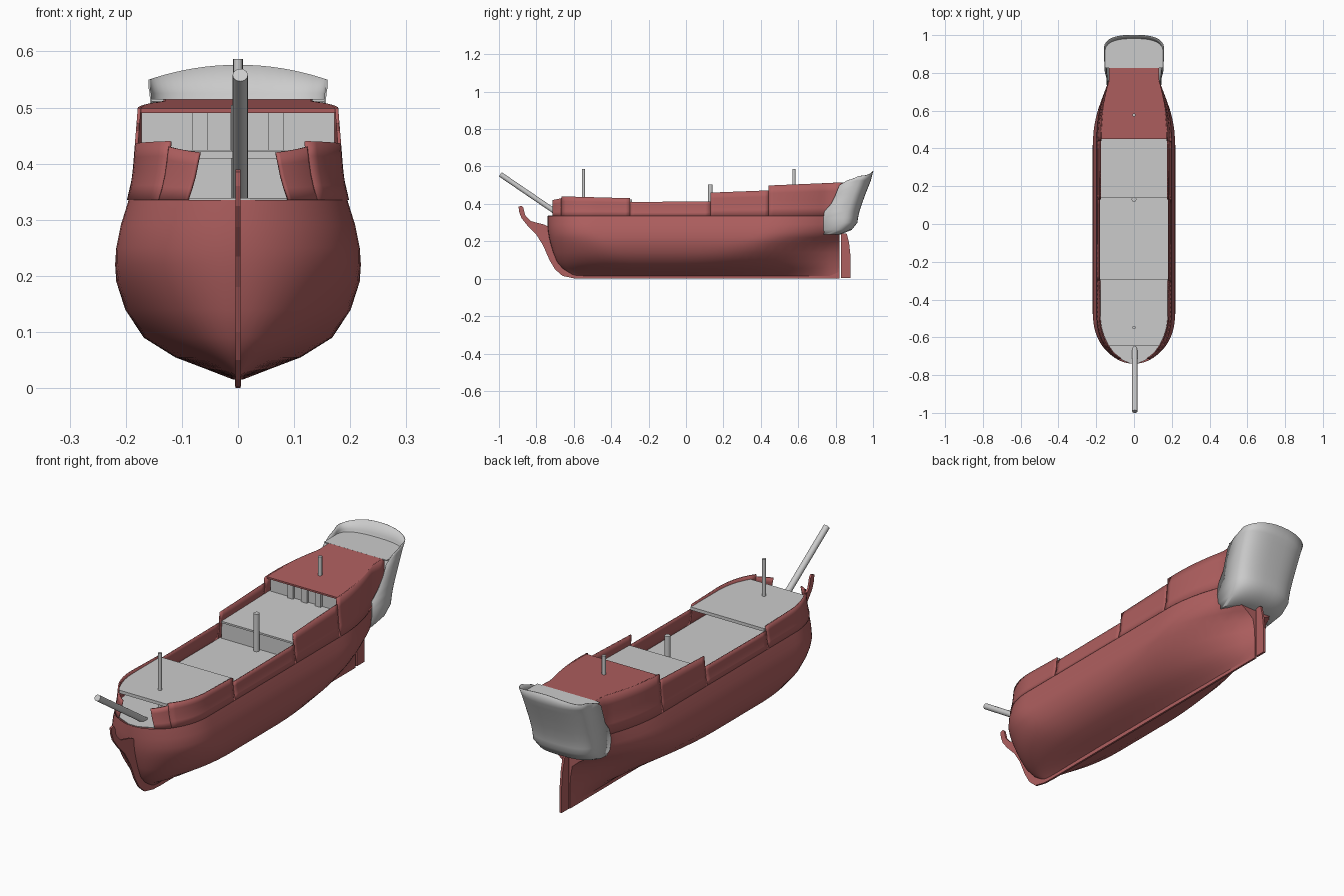
import bpy, math
from mathutils import Vector

if "Cube" in bpy.data.objects:
    bpy.data.objects.remove(bpy.data.objects["Cube"])

RED = bpy.data.materials.new("hull_red")
RED.diffuse_color = (0.43, 0.115, 0.115, 1)
RED.use_nodes = True
RED.node_tree.nodes["Principled BSDF"].inputs["Base Color"].default_value = RED.diffuse_color

# Waterlines: z, half width, bow y, bow length, stern y, stern taper length, stern half width
LINES = [
    (0.015, 0.008, -0.60, 0.50, 0.82, 1.00, 0.004),
    (0.035, 0.060, -0.63, 0.50, 0.82, 1.05, 0.004),
    (0.055, 0.112, -0.66, 0.45, 0.82, 0.95, 0.004),
    (0.090, 0.168, -0.69, 0.40, 0.82, 0.80, 0.004),
    (0.140, 0.201, -0.71, 0.34, 0.82, 0.62, 0.006),
    (0.190, 0.217, -0.725, 0.30, 0.82, 0.48, 0.015),
    (0.220, 0.219, -0.732, 0.27, 0.82, 0.42, 0.050),
    (0.250, 0.217, -0.737, 0.25, 0.80, 0.36, 0.100),
    (0.290, 0.209, -0.740, 0.25, 0.77, 0.32, 0.125),
    (0.335, 0.195, -0.740, 0.25, 0.76, 0.30, 0.130),
    (0.370, 0.186, -0.735, 0.25, 0.75, 0.29, 0.130),
    (0.420, 0.182, -0.730, 0.25, 0.75, 0.28, 0.130),
    (0.520, 0.174, -0.725, 0.25, 0.76, 0.30, 0.130),
]


def line_at(z):
    z = min(max(z, LINES[0][0]), LINES[-1][0])
    for a, b in zip(LINES, LINES[1:]):
        if z <= b[0]:
            f = (z - a[0]) / (b[0] - a[0])
            return [p + (q - p) * f for p, q in zip(a, b)]


def half_width(y, z):
    _, w, yb, lb, ys, ls, ws = line_at(z)
    t = min(max((y - yb) / lb, 0), 1)
    s = min(max((y - ys + ls) / ls, 0), 1)
    return math.sqrt(1 - (1 - t) ** 2) * (ws + (w - ws) * (1 - s ** 1.9))


def make(name, verts, faces, red=False, mirror=False, thick=0, smooth=True):
    me = bpy.data.meshes.new(name)
    me.from_pydata(verts, [], faces)
    ob = bpy.data.objects.new(name, me)
    bpy.context.collection.objects.link(ob)
    if red:
        me.materials.append(RED)
    bpy.ops.object.select_all(action='DESELECT')
    ob.select_set(True)
    bpy.context.view_layer.objects.active = ob
    bpy.ops.object.mode_set(mode='EDIT')
    bpy.ops.mesh.select_all(action='SELECT')
    bpy.ops.mesh.normals_make_consistent(inside=False)
    bpy.ops.object.mode_set(mode='OBJECT')
    if smooth:
        bpy.ops.object.shade_smooth_by_angle(angle=math.radians(35))
    if mirror:
        m = ob.modifiers.new("mirror", 'MIRROR')
        m.use_clip = True
    if thick:
        s = ob.modifiers.new("thickness", 'SOLIDIFY')
        s.thickness, s.offset = thick, 0
    return ob


def grid(rows):
    n = len(rows[0])
    faces = [(r * n + c, r * n + c + 1, (r + 1) * n + c + 1, (r + 1) * n + c)
             for r in range(len(rows) - 1) for c in range(n - 1)]
    return [p for row in rows for p in row], faces


# Hull shell up to the main deck, closed at the stern
N = 48
rows = []
for row in LINES:
    for z in ([row[0]] if row[0] <= 0.336 else []):
        yb = line_at(z)[2]
        pts = []
        for i in range(N + 1):
            u = (i / N) ** 1.7
            y = yb + u * (0.82 - yb)
            pts.append((half_width(y, z), y, z))
        pts.append((0, 0.82, z))
        rows.append(pts)
make("hull", *grid(rows), red=True, mirror=True)

# Stepped bulwarks: y start, y end, top z at each end
for name, y0, y1, t0, t1 in [("beak_bulwark", -0.712, -0.665, 0.42, 0.43),
                             ("fore_bulwark", -0.665, -0.30, 0.44, 0.43),
                             ("waist_bulwark", -0.30, 0.13, 0.41, 0.413),
                             ("half_deck_bulwark", 0.13, 0.44, 0.46, 0.472),
                             ("quarter_bulwark", 0.44, 0.84, 0.498, 0.515)]:
    rows = []
    for k in range(5):
        pts = []
        for i in range(17):
            y = y0 + (y1 - y0) * i / 16
            z = 0.335 + (t0 + (t1 - t0) * i / 16 - 0.335) * k / 4
            pts.append((half_width(y, z), y, z))
        rows.append(pts)
    make(name, *grid(rows), red=True, mirror=True, thick=0.006)


# Decks follow the hull sides
def deck(name, y0, y1, z0, z1, red=False, thick=0.008):
    rows = []
    for i in range(25):
        f = i / 24
        y, z = y0 + (y1 - y0) * f, z0 + (z1 - z0) * f
        w = half_width(y, z) - 0.001
        rows.append([(-w, y, z), (w, y, z)])
    make(name, *grid(rows), red=red, thick=thick, smooth=False)


deck("main_deck", -0.738, 0.15, 0.337, 0.337, thick=0.003)
deck("forecastle_deck", -0.645, -0.29, 0.416, 0.416, thick=0.014)
deck("half_deck", 0.14, 0.80, 0.413, 0.428)
deck("quarter_deck", 0.45, 0.83, 0.494, 0.511, red=True)


def box(name, x0, x1, y0, y1, z0, z1):
    bpy.ops.mesh.primitive_cube_add(size=1, location=((x0 + x1) / 2, (y0 + y1) / 2, (z0 + z1) / 2))
    ob = bpy.context.object
    ob.name = name
    ob.scale = (x1 - x0, y1 - y0, z1 - z0)


# Bulkheads and the cabin front panels
box("waist_bulkhead", -0.182, 0.182, 0.145, 0.15, 0.337, 0.412)
box("cabin_bulkhead", -0.172, 0.172, 0.475, 0.48, 0.42, 0.494)
for i, x in enumerate((-0.068, 0, 0.068)):
    box(f"cabin_panel_{i}", x - 0.014, x + 0.014, 0.463, 0.476, 0.422, 0.492)


# Flat timbers cut from side profiles (y, z)
def timber(name, prof, t):
    n = len(prof)
    verts = [(x, y, z) for x in (-t, t) for y, z in prof]
    faces = [tuple(range(n)), tuple(range(2 * n - 1, n - 1, -1))]
    faces += [(i, (i + 1) % n, n + (i + 1) % n, n + i) for i in range(n)]
    make(name, verts, faces, red=True, smooth=False)


timber("keel_and_stem", [
    (-0.895, 0.385), (-0.893, 0.36), (-0.88, 0.325), (-0.85, 0.287), (-0.80, 0.235),
    (-0.765, 0.18), (-0.73, 0.10), (-0.70, 0.05), (-0.66, 0.015), (-0.60, 0.002),
    (-0.55, 0), (0.82, 0), (0.82, 0.235), (0.81, 0.235), (0.80, 0.03), (-0.55, 0.03),
    (-0.64, 0.06), (-0.70, 0.15), (-0.72, 0.27), (-0.76, 0.29), (-0.83, 0.308),
    (-0.86, 0.34), (-0.87, 0.38), (-0.88, 0.39)], 0.0045)
timber("rudder", [(0.828, 0.003), (0.88, 0.003), (0.88, 0.12), (0.872, 0.19),
                  (0.86, 0.24), (0.828, 0.245)], 0.005)

# Stern gallery: z, front y, back y, half width
SLICES = [(0.238, 0.735, 0.825, 0.125), (0.262, 0.735, 0.885, 0.138), (0.30, 0.735, 0.915, 0.146),
          (0.325, 0.735, 0.918, 0.147), (0.36, 0.74, 0.926, 0.148), (0.40, 0.775, 0.939, 0.150),
          (0.45, 0.80, 0.957, 0.153), (0.50, 0.82, 0.977, 0.155), (0.525, 0.86, 0.987, 0.156),
          (0.55, 0.895, 1.0, 0.158)]


def plan(z, yf, yb, w):
    c = yb - 0.075
    wf = min(w, half_width(yf, z) + 0.003 + (yf - 0.735) * 0.3)
    pts = [(wf, yf)]
    for i in range(25):
        a = math.pi * i / 24
        k = math.cos(a)
        pts.append((w * math.copysign(abs(k) ** 0.75, k), c + 0.075 * abs(math.sin(a)) ** 0.8))
    pts.append((-wf, yf))
    return pts


rows = []
for z, yf, yb, w in SLICES:
    lift = 0.026 if z == 0.55 else 0
    drop = -0.014 if z == 0.55 else 0
    rows.append([(x, y, z + lift * (1 - (x / w) ** 2) * (1 if 0 < i < 26 else 0)
                  + (drop if i in (0, 26) else 0))
                 for i, (x, y) in enumerate(plan(z, yf, yb, w))])
v, f = grid(rows)
f.append(tuple(range(27)))
make("stern_gallery", v, f, thick=0.003)
top = [(x, y, 0.513) for x, y in plan(0.515, 0.825, 0.982, 0.154)]
make("gallery_deck", top, [tuple(range(27))], thick=0.004, smooth=False)


# Mast stumps and bowsprit
def spar(name, a, b, r):
    a, b = Vector(a), Vector(b)
    bpy.ops.mesh.primitive_cylinder_add(vertices=20, radius=r, depth=(b - a).length,
                                        location=(a + b) / 2)
    ob = bpy.context.object
    ob.name = name
    ob.rotation_euler = (b - a).to_track_quat('Z', 'Y').to_euler()
    bpy.ops.object.shade_smooth_by_angle(angle=math.radians(35))


spar("fore_mast", (0, -0.548, 0.337), (0, -0.548, 0.587), 0.008)
spar("main_mast", (0, 0.13, 0.337), (0, 0.13, 0.505), 0.0125)
spar("mizzen_mast", (0, 0.577, 0.43), (0, 0.577, 0.587), 0.0085)
spar("bowsprit", (0.004, -0.655, 0.328), (0.004, -0.993, 0.558), 0.0135)
